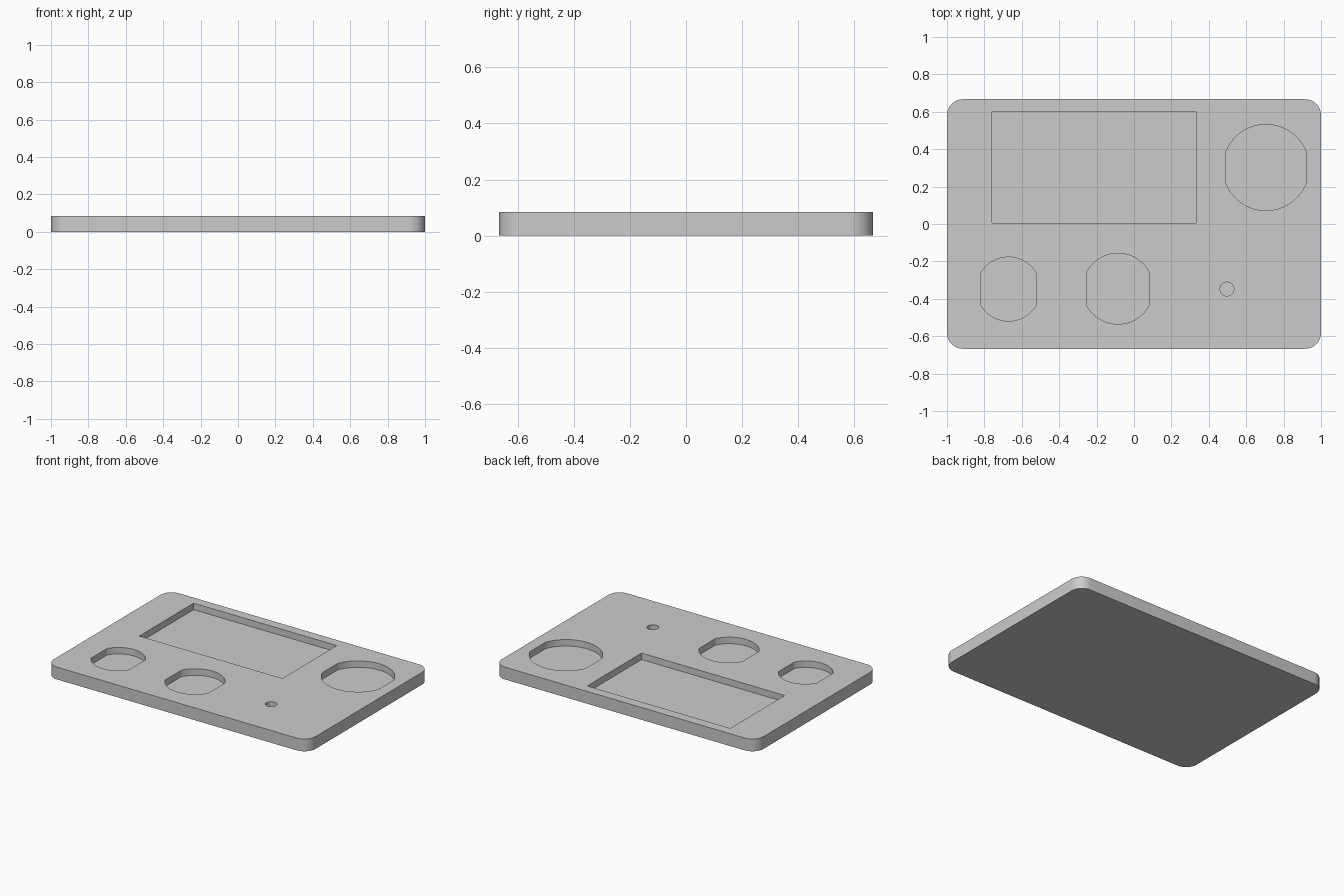
import bpy, bmesh, math

if "Cube" in bpy.data.objects:
    bpy.data.objects.remove(bpy.data.objects["Cube"])

HEIGHT = 0.085
FLOOR = 0.04

grey = bpy.data.materials.new("plain_grey")
grey.use_nodes = True
grey.diffuse_color = (0.6, 0.6, 0.6, 1)
grey.node_tree.nodes["Principled BSDF"].inputs["Base Color"].default_value = (0.6, 0.6, 0.6, 1)


def prism(name, outline, bottom, top):
    """Extrude a closed outline straight up."""
    bm = bmesh.new()
    base = bm.faces.new([bm.verts.new((x, y, bottom)) for x, y in outline])
    side = bmesh.ops.extrude_face_region(bm, geom=[base])
    bmesh.ops.translate(bm, vec=(0, 0, top - bottom),
                        verts=[v for v in side["geom"] if isinstance(v, bmesh.types.BMVert)])
    bmesh.ops.recalc_face_normals(bm, faces=bm.faces)
    mesh = bpy.data.meshes.new(name)
    bm.to_mesh(mesh)
    bm.free()
    mesh.materials.append(grey)
    obj = bpy.data.objects.new(name, mesh)
    bpy.context.collection.objects.link(obj)
    return obj


def rounded_rectangle(cx, cy, half_x, half_y, radius, steps=12):
    points = []
    for quarter, (sx, sy) in enumerate([(1, 1), (-1, 1), (-1, -1), (1, -1)]):
        for i in range(steps + 1):
            a = math.pi / 2 * (quarter + i / steps)
            points.append((cx + sx * (half_x - radius) + radius * math.cos(a),
                           cy + sy * (half_y - radius) + radius * math.sin(a)))
    return points


def flat_sided_circle(cx, cy, radius, half_width, steps=32):
    """Circle with its left and right sides cut off straight."""
    start = math.acos(half_width / radius)
    points = []
    for turn in (0, math.pi):
        for i in range(steps + 1):
            a = turn + start + (math.pi - 2 * start) * i / steps
            points.append((cx + radius * math.cos(a), cy + radius * math.sin(a)))
    return points


def circle(cx, cy, radius, steps=32):
    return [(cx + radius * math.cos(math.tau * i / steps),
             cy + radius * math.sin(math.tau * i / steps)) for i in range(steps)]


# Base plate with rounded corners
plate = prism("tray_plate", rounded_rectangle(0, 0, 1, 0.667, 0.085), 0, HEIGHT)

# Recesses sunk into the top
recesses = {
    "screen_recess": rounded_rectangle(-0.212, 0.303, 0.547, 0.297, 0.005, 4),
    "large_round_recess": flat_sided_circle(0.706, 0.302, 0.23, 0.214),
    "small_round_recess": flat_sided_circle(-0.671, -0.348, 0.171, 0.147),
    "middle_round_recess": flat_sided_circle(-0.086, -0.346, 0.189, 0.166),
    "peg_hole": circle(0.497, -0.348, 0.037),
}
cutters = []
for name, outline in recesses.items():
    cutter = prism(name, outline, FLOOR, HEIGHT + 0.1)
    cutter.hide_render = True
    cut = plate.modifiers.new(name, "BOOLEAN")
    cut.operation = "DIFFERENCE"
    cut.solver = "EXACT"
    cut.object = cutter
    cutters.append(cutter)

# Apply the cuts and smooth the round walls
bpy.ops.object.select_all(action="DESELECT")
bpy.context.view_layer.objects.active = plate
plate.select_set(True)
for name in recesses:
    bpy.ops.object.modifier_apply(modifier=name)
for cutter in cutters:
    bpy.data.objects.remove(cutter)
bpy.ops.object.shade_smooth_by_angle(angle=math.radians(30))
